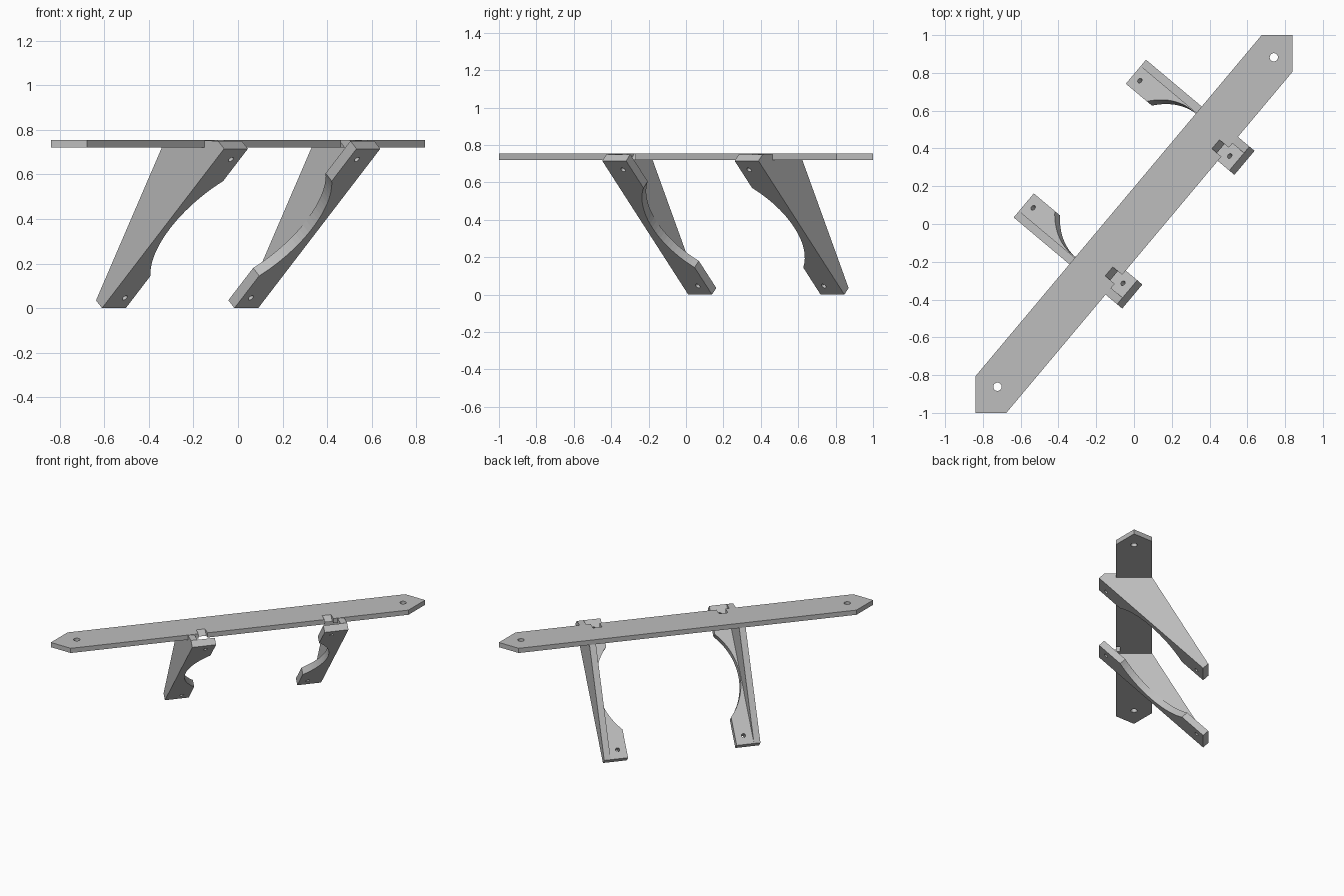
import bpy, bmesh, math
from mathutils import Vector

cube = bpy.data.objects.get("Cube")
if cube:
    bpy.data.objects.remove(cube, do_unlink=True)

grey = bpy.data.materials.new("plain_grey")
grey.use_nodes = True
grey.diffuse_color = (0.51, 0.51, 0.51, 1)
grey.node_tree.nodes["Principled BSDF"].inputs["Base Color"].default_value = (0.51, 0.51, 0.51, 1)

# Working axes: u runs along the bar, v across it, z up
ANGLE = math.radians(50)
U = Vector((math.cos(ANGLE), math.sin(ANGLE), 0))
V = Vector((math.sin(ANGLE), -math.cos(ANGLE), 0))
Z = Vector((0, 0, 1))
ALONG = (V + Z).normalized()     # up the 45 degree strut
NORMAL = (Z - V).normalized()    # out of the strut's upper face

BAR_HALF, BAR_LOW, BAR_TOP = 0.125, 0.72, 0.755
FOOT = V * -0.475                # lower edge of the strut foot
LENGTH, THICK, WIDTH, WEB = 1.011, 0.05, 0.166, 0.045
MIDDLE, REACH = 0.162, 0.545     # bracket pair centre and half spread


def prism(name, outline, origin, a, b, extrude):
    """Extrude a 2D outline, given in axes a and b, along a vector."""
    bm = bmesh.new()
    face = bm.faces.new([bm.verts.new(origin + a * p + b * q) for p, q in outline])
    moved = bmesh.ops.extrude_face_region(bm, geom=[face])["geom"]
    bmesh.ops.translate(bm, vec=extrude,
                        verts=[g for g in moved if isinstance(g, bmesh.types.BMVert)])
    bmesh.ops.recalc_face_normals(bm, faces=bm.faces)
    mesh = bpy.data.meshes.new(name)
    bm.to_mesh(mesh)
    bm.free()
    mesh.materials.append(grey)
    obj = bpy.data.objects.new(name, mesh)
    bpy.context.collection.objects.link(obj)
    return obj


def cut(target, cutter):
    """Subtract a cutter and discard it."""
    cutter.hide_render = True
    mod = target.modifiers.new("cut", "BOOLEAN")
    mod.operation, mod.solver, mod.object = "DIFFERENCE", "EXACT", cutter
    bpy.context.view_layer.objects.active = target
    bpy.ops.object.modifier_apply(modifier=mod.name)
    bpy.data.objects.remove(cutter, do_unlink=True)


def drill(target, centre, radius, a, b, axis):
    ring = [(radius * math.cos(i * math.tau / 24), radius * math.sin(i * math.tau / 24))
            for i in range(24)]
    cut(target, prism("drill", ring, centre - axis * 0.1, a, b, axis * 0.2))


# Long bar with right-angled pointed ends
bar_outline = [(1.306, 0), (1.157, BAR_HALF), (-1.201, BAR_HALF),
               (-1.306, 0), (-1.157, -BAR_HALF), (1.201, -BAR_HALF)]
bar = prism("long_bar", bar_outline, Z * BAR_LOW, U, V, Z * (BAR_TOP - BAR_LOW))
for u in (-1.125, 1.152):
    drill(bar, U * u + Z * BAR_LOW, 0.022, U, V, Z)

# Circular arch cut into the inner edge of each strut
ARCH_START, ARCH_DEPTH = 0.205, 0.117
half = LENGTH / 2 - ARCH_START
radius = (half ** 2 + ARCH_DEPTH ** 2) / (2 * ARCH_DEPTH)
sweep = math.asin(half / radius)
arch = []
for i in range(25):
    t = sweep * (i / 12 - 1)
    arch.append((LENGTH / 2 + radius * math.sin(t),
                 WIDTH - ARCH_DEPTH + radius * (1 - math.cos(t))))

# Mirrored pair of brackets
for side, inward in (("right", 1), ("left", -1)):
    across = U * inward
    edge = U * (MIDDLE - inward * REACH)

    # Sloping strut
    strut_outline = [(0, 0), (0, WIDTH)] + arch + [(LENGTH, WIDTH), (LENGTH, 0)]
    strut = prism(side + "_strut", strut_outline, edge + FOOT, ALONG, across, NORMAL * THICK)

    # Upright web between the strut and the bar
    web_outline = [(-0.51, 0.035), (-BAR_HALF, BAR_LOW), (BAR_HALF, BAR_LOW),
                   (BAR_HALF, 0.752), (0.205, 0.75)]
    prism(side + "_web", web_outline, edge, V, Z, across * WEB)

    # Screw holes, and the tool access slot through the bar above the upper one
    hole = edge + FOOT + across * (WEB + WIDTH) / 2
    for s in (0.065, LENGTH - 0.068):
        drill(strut, hole + ALONG * s, 0.014, ALONG, across, NORMAL)
    h = 0.031
    slot = prism("slot", [(-h, -h), (h, -h), (h, h), (-h, h)],
                 hole + ALONG * (LENGTH - 0.068) + NORMAL * THICK, ALONG, across, NORMAL * 0.3)
    cut(bar, slot)
